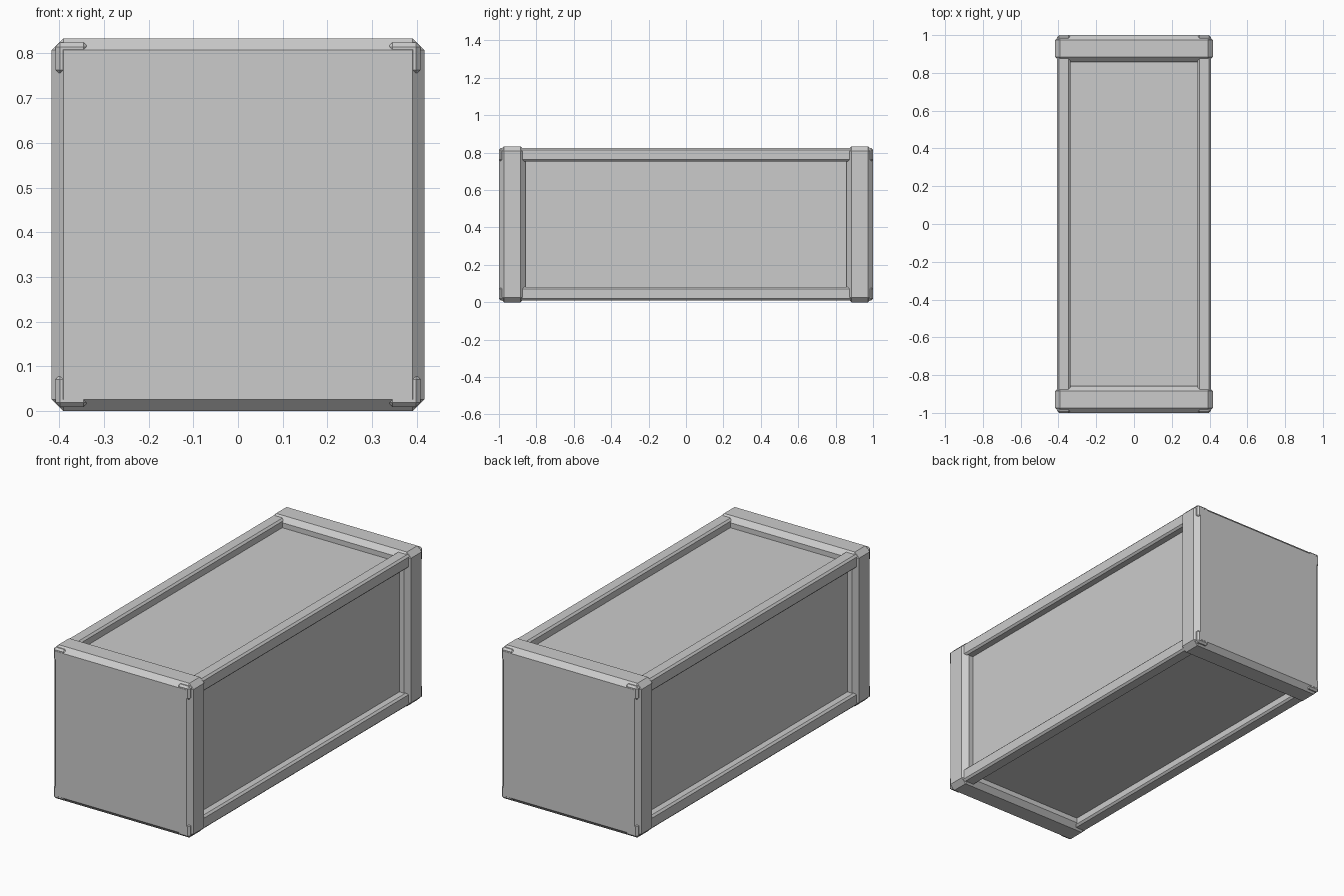
import bpy

if "Cube" in bpy.data.objects:
    bpy.data.objects.remove(bpy.data.objects["Cube"])

HALF = 0.417          # half of the square cross-section
CZ = HALF             # height of the centre line

grey = bpy.data.materials.new("light grey")
grey.diffuse_color = (0.6, 0.6, 0.6, 1)
grey.use_nodes = True
grey.node_tree.nodes["Principled BSDF"].inputs["Base Color"].default_value = grey.diffuse_color


def box(name, lo, hi, chamfer=0.0):
    """Axis-aligned box between two corners, with flat chamfered edges."""
    bpy.ops.mesh.primitive_cube_add(size=1)
    ob = bpy.context.object
    ob.name = name
    for v in ob.data.vertices:
        v.co = [a + (c + 0.5) * (b - a) for a, b, c in zip(lo, hi, v.co)]
    ob.data.materials.append(grey)
    if chamfer:
        mod = ob.modifiers.new("chamfer", 'BEVEL')
        mod.width = chamfer
        mod.segments = 1
        mod.limit_method = 'NONE'
    return ob


# Recessed panels: one core box between the ends
P = 0.364
box("recessed_panels", (-P, -0.9, CZ - P), (P, 0.9, CZ + P))

# Thick end blocks with wide chamfers
for name, y0, y1 in (("front_end", -1.0, -0.858), ("back_end", 0.858, 1.0)):
    box(name, (-HALF, y0, 0), (HALF, y1, 2 * HALF), 0.026)

# Four long corner rails, poking through the end chamfers
IN, OUT = 0.336, 0.408
for sx, side in ((-1, "left"), (1, "right")):
    for sz, level in ((-1, "bottom"), (1, "top")):
        xs = sorted((sx * IN, sx * OUT))
        zs = sorted((CZ + sz * IN, CZ + sz * OUT))
        box(f"{level}_{side}_rail", (xs[0], -0.9995, zs[0]),
            (xs[1], 0.9995, zs[1]), 0.01)
